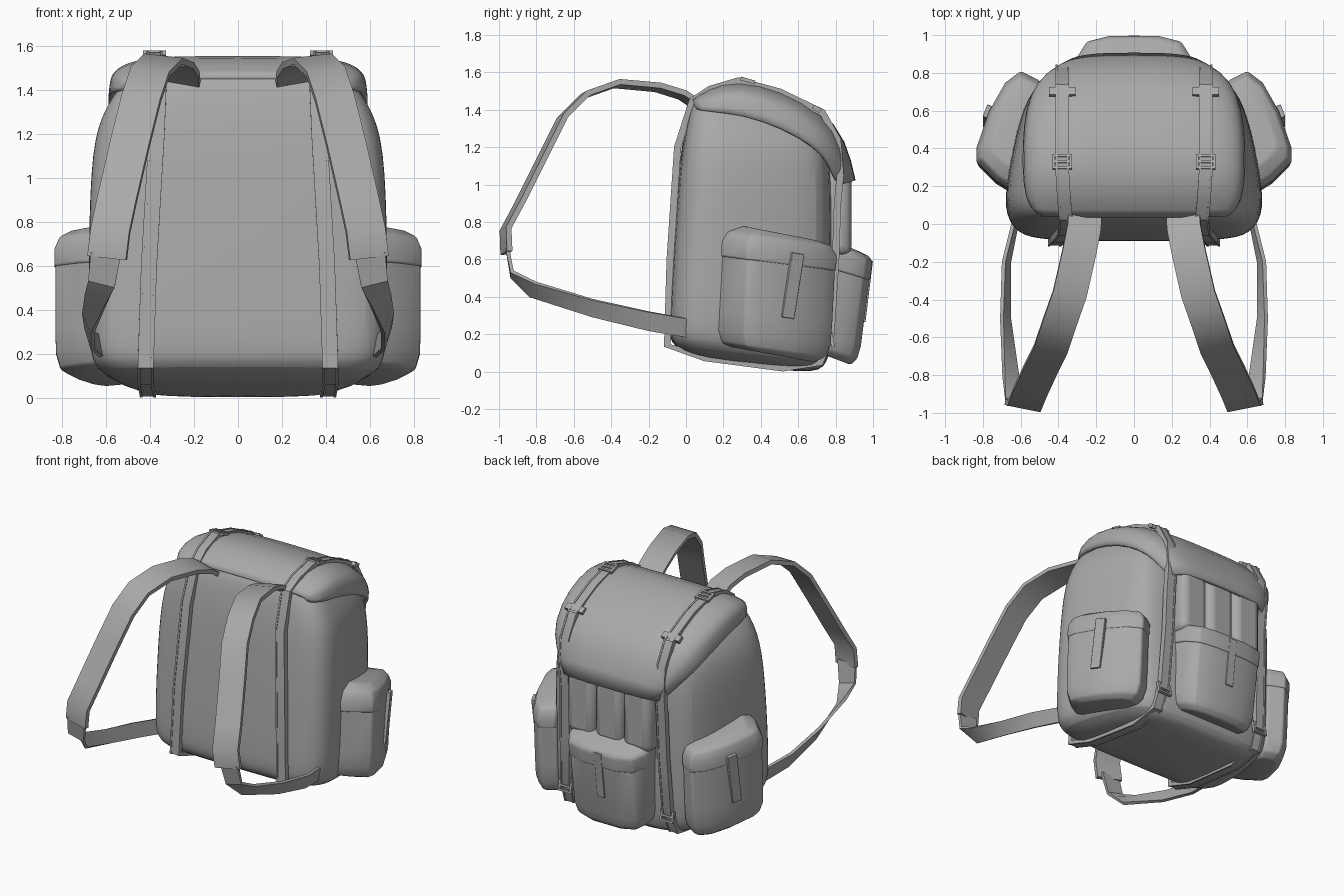
import bpy, bmesh, math
from mathutils import Vector, Matrix

cube = bpy.data.objects.get("Cube")
if cube:
    bpy.data.objects.remove(cube, do_unlink=True)

canvas = bpy.data.materials.new("grey_canvas")
canvas.use_nodes = True
GREY = (0.4, 0.4, 0.4, 1)
canvas.diffuse_color = GREY
canvas.node_tree.nodes["Principled BSDF"].inputs["Base Color"].default_value = GREY


def finish(name, bm, thick=0, subsurf=0, bevel=0, angle=40):
    bmesh.ops.recalc_face_normals(bm, faces=bm.faces)
    me = bpy.data.meshes.new(name)
    bm.to_mesh(me)
    bm.free()
    ob = bpy.data.objects.new(name, me)
    bpy.context.collection.objects.link(ob)
    me.materials.append(canvas)
    if subsurf:
        ob.modifiers.new("smooth", 'SUBSURF').levels = subsurf
    if thick:
        m = ob.modifiers.new("thickness", 'SOLIDIFY')
        m.thickness, m.offset = thick, 0
    if bevel:
        m = ob.modifiers.new("bevel", 'BEVEL')
        m.width, m.segments = bevel, 3
    bpy.ops.object.select_all(action='DESELECT')
    ob.select_set(True)
    bpy.context.view_layer.objects.active = ob
    bpy.ops.object.shade_smooth_by_angle(angle=math.radians(angle))
    return ob


def skin(rows, closed, caps=False):
    """Bridge rows of points with quads."""
    bm = bmesh.new()
    rows = [[bm.verts.new(p) for p in r] for r in rows]
    n = len(rows[0])
    for a, b in zip(rows, rows[1:]):
        for i in range(n if closed else n - 1):
            j = (i + 1) % n
            bm.faces.new((a[i], a[j], b[j], b[i]))
    if caps:
        bm.faces.new(rows[0])
        bm.faces.new(rows[-1])
    return bm


def ribbon(name, path, widths, thick, loop=False):
    """Flat strap with a rectangular section along a path."""
    pts = [Vector(p) for p in path]
    n = len(pts)
    rows = []
    for i, (p, w) in enumerate(zip(pts, widths)):
        ahead = pts[(i + 1) % n] if loop else pts[min(i + 1, n - 1)]
        behind = pts[i - 1] if loop else pts[max(i - 1, 0)]
        w = Vector(w) / 2
        t = (ahead - behind).cross(w).normalized() * thick / 2
        rows.append((p - w - t, p + w - t, p + w + t, p - w + t))
    if loop:
        rows.append(rows[0])
    bm = skin(rows, True, not loop)
    bmesh.ops.remove_doubles(bm, verts=bm.verts, dist=0.0001)
    return finish(name, bm, angle=35)


def box(name, loc, size, rot=(0, 0, 0), bevel=0.0):
    bm = bmesh.new()
    bmesh.ops.create_cube(bm, size=1)
    m = Matrix.Translation(loc)
    for axis, a in zip("XYZ", rot):
        m = m @ Matrix.Rotation(math.radians(a), 4, axis)
    bm.transform(m @ Matrix.Diagonal((*size, 1)))
    return finish(name, bm, bevel=bevel)


def buckle(name, loc, tilt):
    bm = bmesh.new()
    parts = [((s * 0.045, 0, 0), (0.014, 0.08, 0.02)) for s in (-1, 1)]
    parts += [((0, k * 0.033, 0), (0.1, 0.013, 0.02)) for k in (-1, 0, 1)]
    for p, s in parts:
        m = Matrix.Translation(p) @ Matrix.Diagonal((*s, 1))
        bmesh.ops.create_cube(bm, size=1, matrix=m)
    bm.transform(Matrix.Translation(loc) @ Matrix.Rotation(math.radians(tilt), 4, 'X'))
    finish(name, bm)


# Main bag: rings of height, width scale, front y, back y, tilt
half = [(0.42, 0), (0.6, 0.03), (0.67, 0.12), (0.69, 0.26), (0.63, 0.65), (0.55, 0.92), (0.42, 1)]
plan = half + [(-x, u) for x, u in reversed(half)]
rings = [(0.025, 0.62, 0.08, 0.68, -0.14), (0.085, 0.95, -0.08, 0.76, -0.12),
         (0.2, 1, -0.1, 0.785, -0.05), (0.7, 1, -0.07, 0.79, 0),
         (1.15, 0.98, -0.035, 0.79, 0), (1.3, 0.89, 0, 0.73, -0.1),
         (1.42, 0.77, 0.03, 0.66, -0.1), (1.51, 0.62, 0.1, 0.55, -0.05)]
rows = []
for z, xs, y0, y1, tilt in rings:
    ys = [y0 + u * (y1 - y0) for _, u in plan]
    rows.append([(x * xs, y, z + tilt * (y - 0.35)) for (x, _), y in zip(plan, ys)])
finish("main_bag", skin(rows, True, True), subsurf=2)

# Lid: rows of centre y, z, then edge y, z, x, then squareness
lid = [(0.04, 1.45, 0.06, 1.4, 0.5, 0.5), (0.12, 1.505, 0.12, 1.39, 0.565, 0.5),
       (0.27, 1.56, 0.3, 1.375, 0.58, 0.5), (0.5, 1.505, 0.52, 1.3, 0.575, 0.52),
       (0.72, 1.4, 0.69, 1.2, 0.54, 0.6), (0.85, 1.23, 0.76, 1.12, 0.47, 0.65),
       (0.895, 1.02, 0.8, 1, 0.37, 0.65)]
rows = []
for yc, zc, ye, ze, xe, p in lid:
    row = []
    for i in range(-8, 9):
        a = abs(i) / 8 * math.pi / 2
        k = max(math.cos(a), 0) ** p
        x = math.copysign(xe * math.sin(a) ** p, i)
        row.append((x, ye + (yc - ye) * k, ze + (zc - ze) * k))
    rows.append(row)
finish("lid", skin(rows, False), thick=0.025, subsurf=1)


def pocket(name, outline, centre, tilt, shear, mid, body, flap):
    """Pocket and its overlapping flap from scaled copies of one outline."""
    cx, cy = centre
    for suffix, levels in (("", body), ("_flap", flap)):
        rows = []
        for z, s in levels:
            rows.append([(cx + (x - cx) * s, cy + (y - cy) * s + shear * (z - 0.4),
                          z + tilt * (y - mid)) for x, y in outline])
        finish(name + suffix, skin(rows, True, True), bevel=0.012, angle=50)


body_levels = [(0.095, 0.72), (0.12, 0.9), (0.19, 0.99), (0.3, 1), (0.62, 1)]
flap_levels = [(0.58, 1.02), (0.66, 1.02), (0.715, 0.92), (0.745, 0.66)]
side = [(0.5, 0.28), (0.64, 0.165), (0.73, 0.22), (0.83, 0.32), (0.83, 0.39),
        (0.765, 0.58), (0.68, 0.73), (0.6, 0.79), (0.5, 0.74)]
for s, label in ((1, "left"), (-1, "right")):
    pocket(label + "_pocket", [(s * x, y) for x, y in side], (s * 0.6, 0.48),
           -0.13, 0.05, 0.45, body_levels, flap_levels)
    box(label + "_pocket_tab", (s * 0.777, 0.57, 0.46), (0.025, 0.07, 0.35),
        (-9, 0, s * 22), 0.004)

# Back pocket
back = [(-0.31, 0.72), (0.31, 0.72), (0.3, 0.86), (0.25, 0.94), (0.13, 0.97),
        (-0.13, 0.97), (-0.25, 0.94), (-0.3, 0.86)]
pocket("back_pocket", back, (0, 0.72), -0.3, 0.12, 0.86,
       [(0.07, 0.8), (0.1, 0.92), (0.17, 0.97), (0.55, 0.98)],
       [(0.52, 1.0), (0.62, 1.0), (0.65, 0.92), (0.675, 0.7)])
box("back_pocket_tab", (0, 0.967, 0.43), (0.06, 0.025, 0.33), (-7, 0, 0), 0.004)

# Padded columns under the lid
for i, label in enumerate(("right", "middle", "left")):
    box(label + "_column", ((i - 1) * 0.22, 0.81, 0.86), (0.215, 0.15, 0.48), bevel=0.05)

belt = [(0.42, -0.1, 0.14), (0.405, -0.085, 0.6), (0.37, -0.045, 1.2), (0.36, 0.035, 1.45),
        (0.37, 0.13, 1.51), (0.38, 0.28, 1.555), (0.38, 0.5, 1.495), (0.38, 0.73, 1.385),
        (0.38, 0.81, 1.24), (0.38, 0.825, 1.05), (0.38, 0.81, 0.9), (0.385, 0.8, 0.6),
        (0.4, 0.775, 0.2), (0.41, 0.72, 0.05), (0.41, 0.52, 0.02), (0.42, 0.1, 0.075)]
upper = [(0.26, 0.07, 1.42), (0.265, -0.02, 1.48), (0.29, -0.15, 1.52), (0.34, -0.37, 1.54),
         (0.4, -0.54, 1.48), (0.44, -0.66, 1.36), (0.49, -0.76, 1.16), (0.55, -0.89, 0.9),
         (0.58, -0.965, 0.76), (0.595, -0.96, 0.635)]
lower = [(0.6, -0.955, 0.66), (0.62, -0.93, 0.52), (0.65, -0.82, 0.44), (0.68, -0.5, 0.34),
         (0.675, -0.2, 0.27), (0.63, 0, 0.235)]
twist = [(0.14, 0, 0), (0.12, 0, 0.03), (0.08, 0.03, 0.07), (0.04, 0, 0.09),
         (0.03, 0, 0.1), (0.02, 0, 0.1)]
for s, label in ((1, "left"), (-1, "right")):
    def mir(pts):
        return [(s * x, y, z) for x, y, z in pts]
    # Belts around the bag, with piped edges
    ribbon(label + "_belt", mir(belt), [(0.07, 0, 0)] * len(belt), 0.03, True)
    for e in (-1, 1):
        edge = [(x + e * 0.03, y, z) for x, y, z in belt]
        ribbon(label + "_belt_edge", mir(edge), [(0.012, 0, 0)] * len(belt), 0.038, True)
    # Shoulder straps
    ribbon(label + "_shoulder_strap", mir(upper),
           mir([(0.175, 0.035, 0.02)] * len(upper)), 0.03)
    ribbon(label + "_lower_strap", mir(lower), mir(twist), 0.02)
    # Hardware
    buckle(label + "_top_buckle", (s * 0.38, 0.33, 1.557), -16)
    buckle(label + "_base_buckle", (s * 0.4, 0.78, 0.17), -80)
    box(label + "_belt_tab", (s * 0.38, 0.7, 1.405), (0.14, 0.045, 0.025), (-30, 0, 0))
